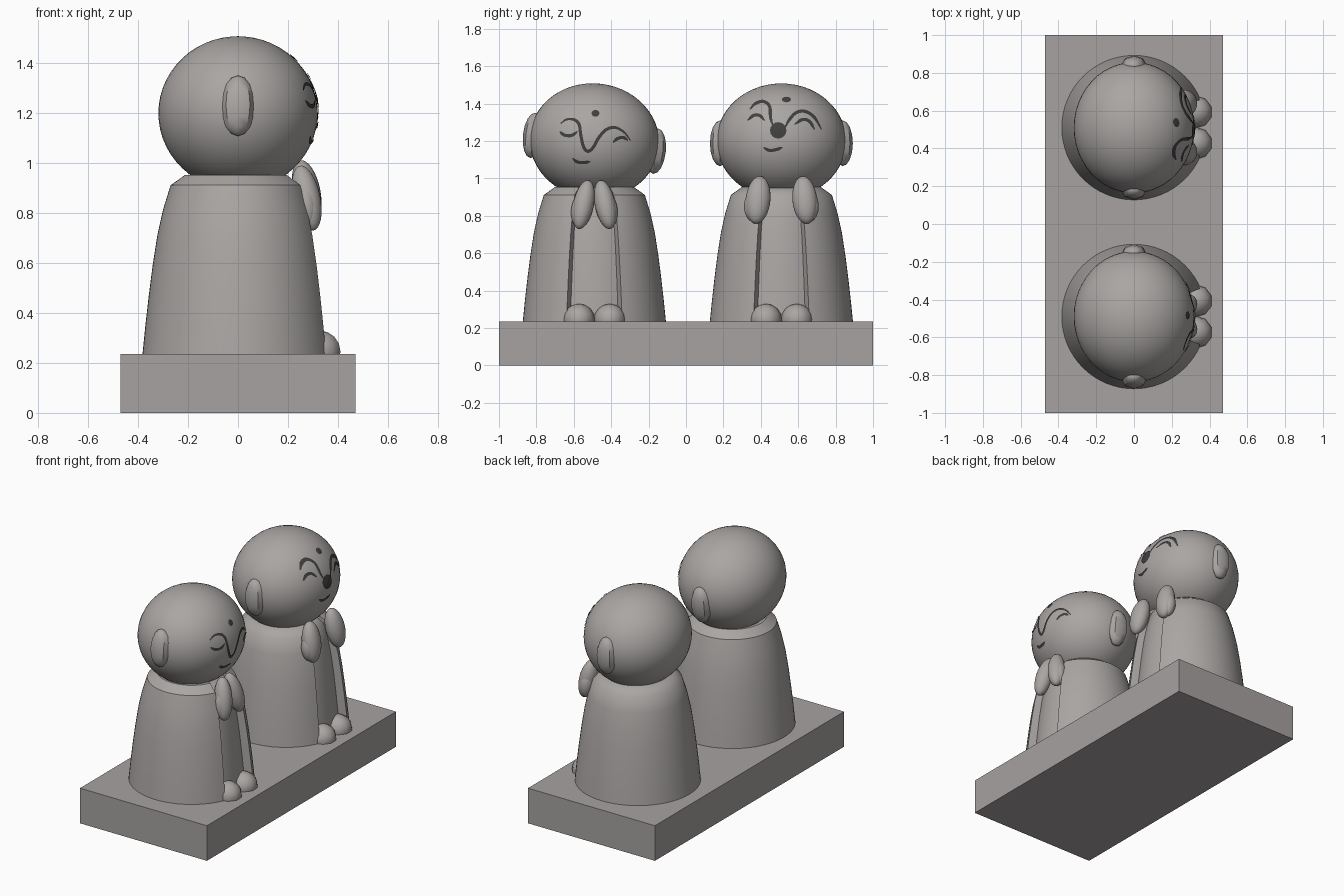
import bpy, bmesh, math
from mathutils import Matrix, Vector

if "Cube" in bpy.data.objects:
    bpy.data.objects.remove(bpy.data.objects["Cube"])


def material(name, rgb):
    m = bpy.data.materials.new(name)
    m.diffuse_color = (*rgb, 1)
    m.use_nodes = True
    m.node_tree.nodes["Principled BSDF"].inputs["Base Color"].default_value = m.diffuse_color
    return m


STONE = material("grey stone", (0.40, 0.38, 0.37))
PLINTH = material("warm grey stone", (0.39, 0.36, 0.36))
INK = material("dark line", (0.05, 0.05, 0.05))


def finish(name, bm, mat, angle=None):
    bmesh.ops.recalc_face_normals(bm, faces=bm.faces)
    me = bpy.data.meshes.new(name)
    bm.to_mesh(me)
    bm.free()
    me.materials.append(mat)
    ob = bpy.data.objects.new(name, me)
    bpy.context.collection.objects.link(ob)
    if angle:
        bpy.ops.object.select_all(action='DESELECT')
        ob.select_set(True)
        bpy.context.view_layer.objects.active = ob
        bpy.ops.object.shade_smooth_by_angle(angle=math.radians(angle))
    return ob


def ellipsoid(name, loc, radii, tilt=0, lean=0, segs=24, rings=16, angle=60):
    bm = bmesh.new()
    mat = (Matrix.Translation(loc) @ Matrix.Rotation(tilt, 4, 'X')
           @ Matrix.Rotation(lean, 4, 'Y') @ Matrix.Diagonal((*radii, 1)))
    bmesh.ops.create_uvsphere(bm, u_segments=segs, v_segments=rings, radius=1, matrix=mat)
    return finish(name, bm, STONE, angle)


def robe(name, yc, angle):
    # turned profile with a recessed strip down the front
    profile = [(.383, .23), (.371, .35), (.358, .465), (.342, .59), (.323, .712),
               (.300, .815), (.270, .912), (.212, .953)]
    half, recess = 0.40, 0.86
    outer = [half + (2 * math.pi - 2 * half) * i / 56 for i in range(57)]
    inner = [-half + 2 * half * i / 10 for i in range(11)]
    section = [(a, 1) for a in outer] + [(a, recess) for a in inner]
    bm = bmesh.new()
    rows = [[bm.verts.new((r * k * math.cos(a), yc + r * k * math.sin(a), z))
             for a, k in section] for r, z in profile]
    n = len(section)
    for lo, hi in zip(rows, rows[1:]):
        for i in range(n):
            j = (i + 1) % n
            bm.faces.new((lo[i], lo[j], hi[j], hi[i]))
    bm.faces.new(rows[-1])
    bm.faces.new(rows[0][::-1])
    finish(name, bm, STONE, angle)


HEAD = Vector((.319, .347, .308))
HEAD_Z = 1.2


def on_head(y, z, yc, tilt, lift=0.005):
    # point on the head's front for a given y and z
    dy, dz = y - yc, z - HEAD_Z
    c, s = math.cos(-tilt), math.sin(-tilt)
    u, w = (c * dy - s * dz) / HEAD.y, (s * dy + c * dz) / HEAD.z
    return Vector((HEAD.x * math.sqrt(max(0, 1 - u * u - w * w)) + lift, y, z))


def smooth_path(pts, steps=6):
    p = [Vector(q) for q in pts]
    p = [2 * p[0] - p[1]] + p + [2 * p[-1] - p[-2]]
    out = []
    for a, b, c, d in zip(p, p[1:], p[2:], p[3:]):
        for i in range(steps):
            t = i / steps
            out.append(.5 * (2 * b + (c - a) * t + (2 * a - 5 * b + 4 * c - d) * t * t
                             + (3 * b - a - 3 * c + d) * t ** 3))
    return out + [p[-2]]


def stroke(name, pts, yc, tilt, width=0.017):
    path = smooth_path(pts)
    n = len(path) - 1
    bm = bmesh.new()
    pairs = []
    for i, q in enumerate(path):
        d = (path[min(i + 1, n)] - path[max(i - 1, 0)]).normalized()
        w = width / 2 * (0.35 + 0.65 * min(1, 5 * min(i, n - i) / n))
        side = Vector((-d.y, d.x)) * w
        pairs.append([bm.verts.new(on_head(*(q + s * side), yc, tilt)) for s in (1, -1)])
    for (a, b), (c, d) in zip(pairs, pairs[1:]):
        bm.faces.new((a, b, d, c))
    ob = finish(name, bm, INK)
    if ob.data.polygons[0].normal.x < 0:
        ob.data.flip_normals()


def spot(name, y, z, ry, rz, yc, tilt):
    bm = bmesh.new()
    ring = [bm.verts.new(on_head(y + ry * math.cos(i * math.pi / 8),
                                 z + rz * math.sin(i * math.pi / 8), yc, tilt))
            for i in range(16)]
    mid = bm.verts.new(on_head(y, z, yc, tilt, 0.007))
    for i in range(16):
        bm.faces.new((ring[i], ring[(i + 1) % 16], mid))
    ob = finish(name, bm, INK)
    if ob.data.polygons[0].normal.x < 0:
        ob.data.flip_normals()


def figure(tag, yc, tilt, ear_rise, hands, robe_angle, strokes, spots):
    robe(tag + "_robe", yc, robe_angle)
    ellipsoid(tag + "_head", (0, yc, HEAD_Z), HEAD, tilt, segs=48, rings=28)
    for s, side in ((-1, "left"), (1, "right")):
        ellipsoid(f"{tag}_{side}_ear", (0, yc + s * .328, 1.188 - s * ear_rise),
                  (.068, .054, .122), tilt, segs=8, rings=8, angle=40)
        ellipsoid(f"{tag}_{side}_foot", (.325, yc + s * .083, .245),
                  (.09, .086, .085), segs=10, rings=8)
        dy, z, ry, rz, lean_in = hands
        ellipsoid(f"{tag}_{side}_hand", (.275, yc + s * dy, z), (.055, ry, rz),
                  s * lean_in, -.2)
        ellipsoid(f"{tag}_{side}_thumb", (.272, yc + s * (dy + .022), z - .03),
                  (.045, ry * .8, rz * .66), s * lean_in * .5, -.1)
    for name, pts in strokes.items():
        stroke(f"{tag}_{name}", pts, yc, tilt)
    for name, v in spots.items():
        spot(f"{tag}_{name}", *v, yc, tilt)


# plinth
bm = bmesh.new()
bmesh.ops.create_cube(bm, size=1, matrix=Matrix.Translation((0, 0, .1175))
                      @ Matrix.Diagonal((.94, 2, .235, 1)))
finish("plinth", bm, PLINTH)

# figure with joined hands and tilted head
figure("praying", -.49, -.11, .042, (.058, .86, .055, .135, .2), 30, {
    "brow_and_nose": [(-.67, 1.294), (-.64, 1.315), (-.60, 1.315), (-.572, 1.29),
                      (-.563, 1.235), (-.548, 1.17), (-.525, 1.145), (-.497, 1.165),
                      (-.465, 1.22), (-.425, 1.262), (-.377, 1.272), (-.33, 1.246),
                      (-.297, 1.203)],
    "left_eye": [(-.676, 1.251), (-.65, 1.232), (-.612, 1.23), (-.58, 1.251)],
    "right_eye": [(-.39, 1.192), (-.366, 1.213), (-.335, 1.219), (-.31, 1.203)],
    "mouth": [(-.607, 1.107), (-.58, 1.088), (-.543, 1.085), (-.51, 1.091)],
}, {"forehead_mark": (-.484, 1.348, .021, .018)})

# figure with raised, parted hands
figure("greeting", .51, 0, 0, (.125, .885, .066, .13, .1), 60, {
    "brow_and_left_nose": [(.34, 1.369), (.372, 1.401), (.414, 1.412), (.447, 1.385),
                           (.452, 1.326), (.465, 1.28)],
    "brow_and_right_nose": [(.527, 1.267), (.553, 1.315), (.591, 1.353), (.639, 1.358),
                            (.687, 1.326), (.725, 1.262)],
    "left_eye": [(.329, 1.31), (.361, 1.337), (.393, 1.337), (.42, 1.31)],
    "right_eye": [(.58, 1.289), (.623, 1.315), (.66, 1.305), (.687, 1.262)],
    "mouth": [(.414, 1.166), (.447, 1.15), (.484, 1.155), (.516, 1.166)],
}, {"forehead_mark": (.537, 1.422, .024, .015), "nose": (.493, 1.257, .044, .044)})
